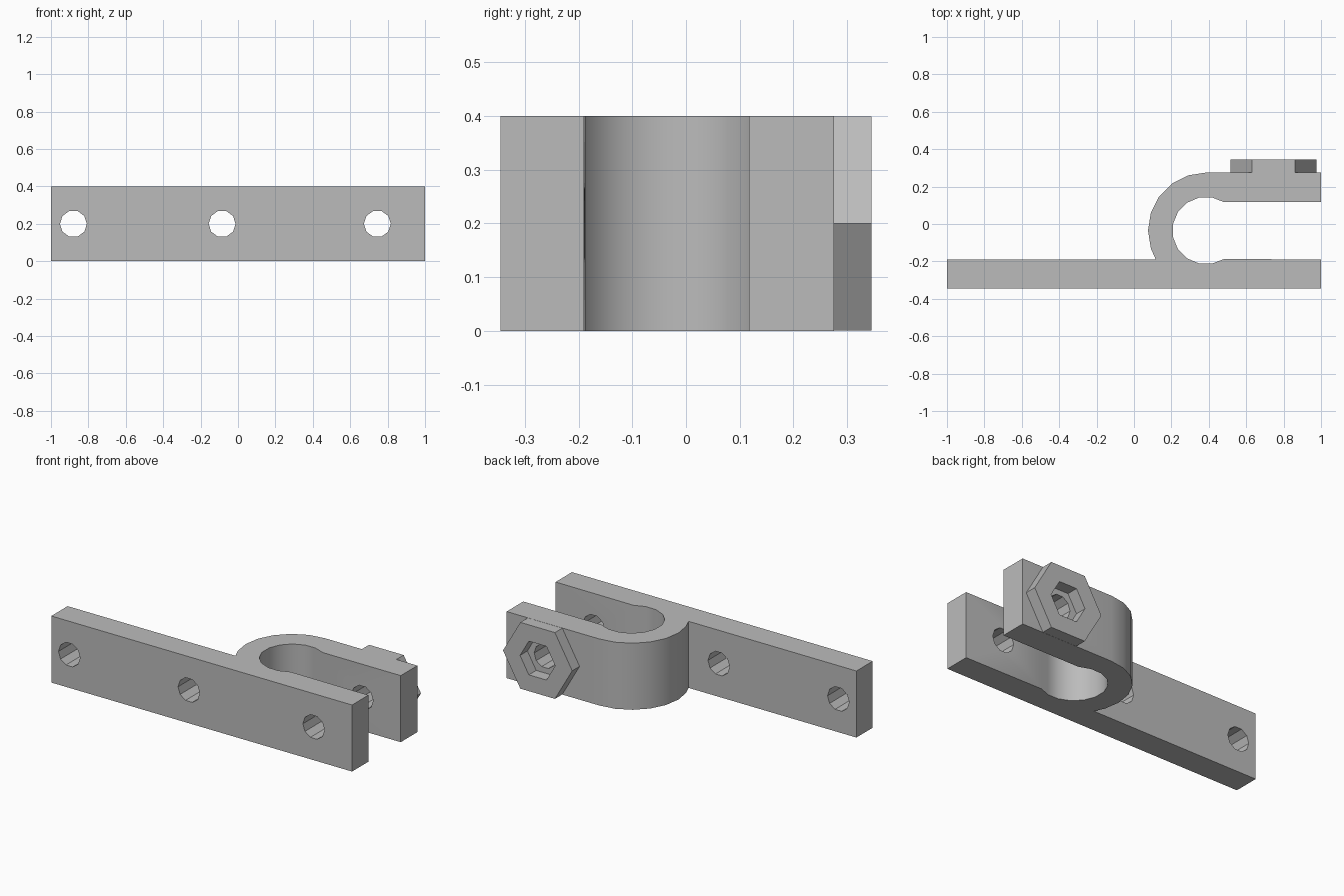
import bpy, bmesh
from math import cos, sin, radians, atan2, degrees, asin

if "Cube" in bpy.data.objects:
    bpy.data.objects.remove(bpy.data.objects["Cube"], do_unlink=True)

HEIGHT = 0.4
FRONT, BAR_BACK = -0.345, -0.19        # back plate
ARM_IN, ARM_OUT = 0.117, 0.275         # clamp arm
CX, CY = 0.385, -0.035                 # clamp bore centre
R_IN, R_OUT = 0.18, 0.31
BOLT_X, MID_Z = 0.745, HEIGHT / 2

metal = bpy.data.materials.new("plain grey metal")
metal.use_nodes = True
GREY = (0.5, 0.5, 0.5, 1)
metal.diffuse_color = GREY
metal.node_tree.nodes["Principled BSDF"].inputs["Base Color"].default_value = GREY


def make_object(name, bm):
    bmesh.ops.recalc_face_normals(bm, faces=bm.faces)
    mesh = bpy.data.meshes.new(name)
    bm.to_mesh(mesh)
    bm.free()
    mesh.materials.append(metal)
    obj = bpy.data.objects.new(name, mesh)
    bpy.context.collection.objects.link(obj)
    return obj


def prism(name, points, offset):
    """Extrude a closed outline along an offset."""
    bm = bmesh.new()
    face = bm.faces.new([bm.verts.new(p) for p in points])
    grown = bmesh.ops.extrude_face_region(bm, geom=[face], use_keep_orig=True)
    verts = [g for g in grown["geom"] if isinstance(g, bmesh.types.BMVert)]
    bmesh.ops.translate(bm, verts=verts, vec=offset)
    return make_object(name, bm)


def arc(radius, start, end, steps):
    angles = [radians(start + (end - start) * i / steps) for i in range(steps + 1)]
    return [(CX + radius * cos(a), CY + radius * sin(a), 0) for a in angles]


def ring(x, y, radius, sides):
    """Upright polygon facing y, with a corner pointing along x."""
    turn = radians(360 / sides)
    return [(x + radius * cos(i * turn), y, MID_Z + radius * sin(i * turn))
            for i in range(sides)]


def cut(target, cutter):
    cutter.hide_render = True
    mod = target.modifiers.new("cut", "BOOLEAN")
    mod.operation = "DIFFERENCE"
    mod.solver = "EXACT"
    mod.object = cutter
    bpy.context.view_layer.objects.active = target
    bpy.ops.object.modifier_apply(modifier=mod.name)
    bpy.data.objects.remove(cutter, do_unlink=True)


# Plate and clamp as one outline: round the outside, then back along the slot
slot = degrees(asin((ARM_IN - CY) / R_IN))
outer_end = 180 + degrees(asin((CY - BAR_BACK) / R_OUT))
outline = [(-1, FRONT, 0), (1, FRONT, 0), (1, BAR_BACK, 0)]
outline += arc(R_IN, 360 - slot, slot, 11)
outline += [(1, ARM_IN, 0), (1, ARM_OUT, 0)]
outline += arc(R_OUT, 90, 198, 6)
outline += arc(R_OUT, outer_end, outer_end, 1)[:1]
outline += [(-1, BAR_BACK, 0)]
body = prism("plate_and_clamp", outline, (0, 0, HEIGHT))

# Screw holes through the plate; the last also passes through the arm
for x, depth in ((-0.88, 0.3), (-0.085, 0.3), (BOLT_X, 0.8)):
    cut(body, prism("hole_cutter", ring(x, FRONT - 0.1, 0.072, 10), (0, depth, 0)))

# Hexagonal nut holder on the outside of the arm
nut = prism("hex_nut_holder", ring(BOLT_X, ARM_OUT - 0.002, 0.23, 6), (0, 0.072, 0))
cut(nut, prism("pocket_cutter", ring(BOLT_X, ARM_OUT - 0.1, 0.117, 6), (0, 0.3, 0)))

# Smooth the clamp curve, keep corners sharp
bpy.ops.object.select_all(action="DESELECT")
for obj in (body, nut):
    obj.select_set(True)
bpy.context.view_layer.objects.active = body
bpy.ops.object.shade_smooth_by_angle(angle=radians(30))
